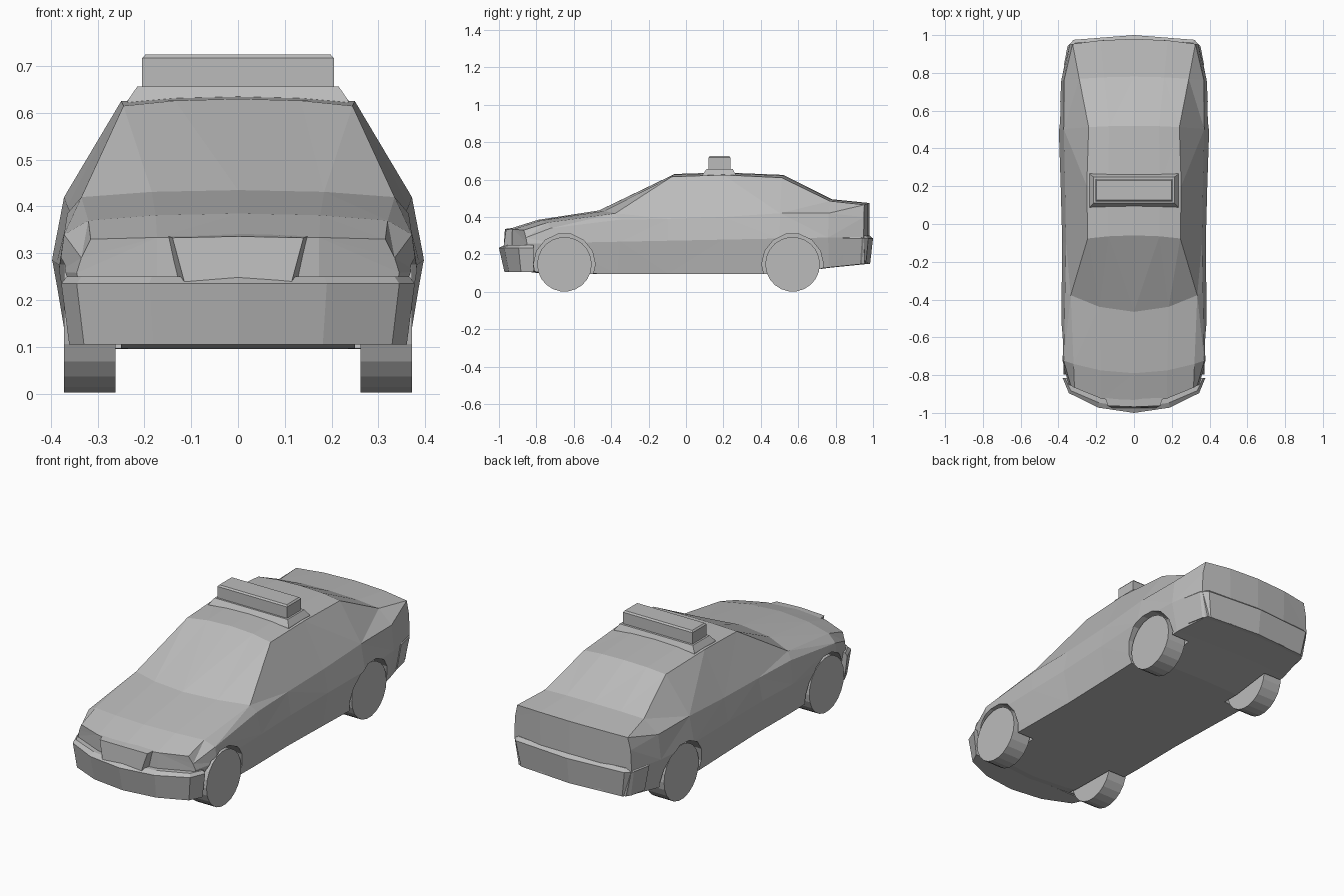
import bpy, bmesh, math
from mathutils import Matrix

cube = bpy.data.objects.get("Cube")
if cube:
    bpy.data.objects.remove(cube, do_unlink=True)

GREY = (0.5, 0.5, 0.5, 1)
paint = bpy.data.materials.new("plain_grey")
paint.use_nodes = True
paint.diffuse_color = GREY
for node in paint.node_tree.nodes:
    if node.type == 'BSDF_PRINCIPLED':
        node.inputs["Base Color"].default_value = GREY


def finish(bm, name):
    bmesh.ops.remove_doubles(bm, verts=bm.verts, dist=0.0005)
    bmesh.ops.recalc_face_normals(bm, faces=bm.faces)
    mesh = bpy.data.meshes.new(name)
    bm.to_mesh(mesh)
    bm.free()
    mesh.materials.append(paint)
    obj = bpy.data.objects.new(name, mesh)
    bpy.context.collection.objects.link(obj)
    return obj


def loft(name, rings):
    """Skin closed rings of equal length and cap both ends."""
    bm = bmesh.new()
    loops = [[bm.verts.new(p) for p in ring] for ring in rings]
    for a, b in zip(loops, loops[1:]):
        for i in range(len(a)):
            j = (i + 1) % len(a)
            bm.faces.new((a[i], a[j], b[j], b[i]))
    bm.faces.new(loops[0])
    bm.faces.new(loops[-1])
    return finish(bm, name)


def cylinder(name, radius, x0, x1, y, z, sides):
    bm = bmesh.new()
    turn = Matrix.Translation(((x0 + x1) / 2, y, z)) @ Matrix.Rotation(math.pi / 2, 4, 'Y')
    bmesh.ops.create_cone(bm, cap_ends=True, segments=sides, radius1=radius,
                          radius2=radius, depth=abs(x1 - x0), matrix=turn)
    return finish(bm, name)


# Body stations: edge y, centre y, floor z, waist half-width,
# shoulder half-width and z, top edge half-width and z, centre top z
STATIONS = [
    (-.85, -.95, .12, .345, .335, .29, .315, .33, .335),
    (-.72, -.79, .10, .383, .372, .34, .32, .37, .385),
    (-.35, -.465, .095, .383, .365, .385, .335, .42, .435),
    (-.10, -.06, .095, .38, .36, .39, .245, .615, .63),
    (.20, .20, .095, .388, .365, .40, .25, .625, .638),
    (.50, .52, .095, .398, .372, .42, .24, .61, .625),
    (.76, .78, .13, .385, .37, .42, .29, .485, .495),
    (.95, .98, .15, .345, .34, .40, .325, .465, .475),
]


def half_section(y, yc, floor, waist, sw, sz, tw, tz, crown):
    base = waist - .03
    outline = [(0, floor), (base * .55, floor), (base, floor), (waist, .275 + .02 * y),
               (sw, sz), (tw, tz), (tw * .55, tz + (crown - tz) * .75), (0, crown)]
    return [(x, yc + (y - yc) * (x / waist) ** 2, z) for x, z in outline]


# Lofted, mirrored body shell
bm = bmesh.new()
for side in (1, -1):
    rows = [[bm.verts.new((side * x, y, z)) for x, y, z in half_section(*s)] for s in STATIONS]
    for a, b in zip(rows, rows[1:]):
        for i in range(len(a) - 1):
            bm.faces.new((a[i], a[i + 1], b[i + 1], b[i]))
    for end in (rows[0], rows[-1]):
        bm.faces.new((end[0], end[1], end[6], end[7]))
        bm.faces.new(end[1:7])
bmesh.ops.remove_doubles(bm, verts=bm.verts, dist=0.0005)
bmesh.ops.triangulate(bm, faces=bm.faces)
body = finish(bm, "body")

# Wheels and the arches cut around them
WHEEL_Z = .147
for end, y in (("front", -.65), ("rear", .57)):
    for side, s in (("left", 1), ("right", -1)):
        cylinder(f"{end}_{side}_wheel", .146, s * .262, s * .372, y, WHEEL_Z, 22)
        cutter = cylinder("arch_cutter", .165, s * .25, s * .5, y, WHEEL_Z, 14)
        cutter.hide_render = True
        mod = body.modifiers.new("arch", 'BOOLEAN')
        mod.operation = 'DIFFERENCE'
        mod.solver = 'EXACT'
        mod.object = cutter
        bpy.context.view_layer.objects.active = body
        bpy.ops.object.modifier_apply(modifier=mod.name)
        bpy.data.objects.remove(cutter, do_unlink=True)


# Wrap-around bumpers: a plan outline repeated at several heights
def bumper(name, plan, levels):
    full = plan + [(-x, y) for x, y in reversed(plan) if x]
    ends = [y for x, y in plan]
    back = ends[-1]
    loft(name, [[(x * w, back + (y - back) * d, z) for x, y in full] for z, w, d in levels])


bumper("front_bumper", [(0, -1), (.19, -.972), (.345, -.895), (.378, -.815)],
       [(.105, .955, .84), (.235, 1, 1), (.25, .97, .84)])
bumper("rear_bumper", [(0, 1), (.32, .975), (.352, .94), (.372, .84)],
       [(.148, .93, .9), (.285, 1, 1), (.302, .97, .88)])

# Grille block standing proud between the headlights
loft("grille", [[(-.115, -.975, .24), (.115, -.975, .24), (.14, -.962, .333), (0, -.968, .336), (-.14, -.962, .333)],
                [(-.135, -.9, .24), (.135, -.9, .24), (.155, -.9, .338), (0, -.9, .345), (-.155, -.9, .338)]])


# Roof light: tapered base and bevelled box
def rect(w, y0, y1, z):
    return [(-w, y0, z), (w, y0, z), (w, y1, z), (-w, y1, z)]


loft("roof_light_base", [rect(.24, .085, .27, .61), rect(.235, .09, .265, .628), rect(.215, .11, .25, .657)])
box = loft("roof_light", [rect(.205, .12, .238, .65), rect(.205, .12, .238, .717), rect(.198, .127, .231, .725)])
